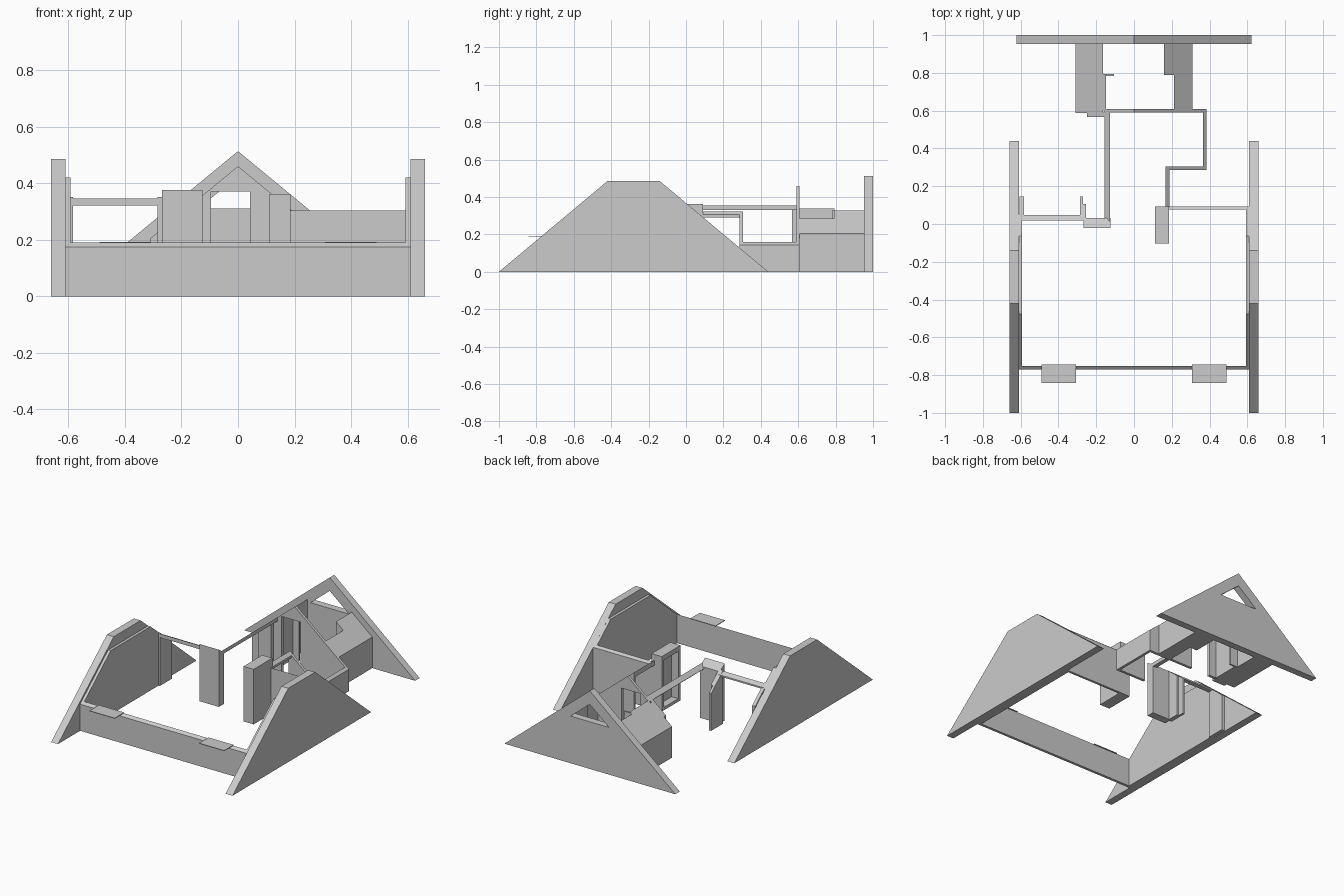
import bpy, bmesh
from mathutils import Vector

if "Cube" in bpy.data.objects:
    bpy.data.objects.remove(bpy.data.objects["Cube"])


def prism(name, axis, pts, lo, hi):
    """Extrude a profile along an axis: 'x' takes (y,z), 'y' takes (x,z), 'z' takes (x,y)."""
    place = {'x': lambda p, d: (d, p[0], p[1]),
             'y': lambda p, d: (p[0], d, p[1]),
             'z': lambda p, d: (p[0], p[1], d)}[axis]
    bm = bmesh.new()
    face = bm.faces.new([bm.verts.new(place(p, lo)) for p in pts])
    ext = bmesh.ops.extrude_face_region(bm, geom=[face])
    moved = [g for g in ext['geom'] if isinstance(g, bmesh.types.BMVert)]
    bmesh.ops.translate(bm, verts=moved, vec=Vector(place((0, 0), hi - lo)))
    bmesh.ops.recalc_face_normals(bm, faces=bm.faces)
    me = bpy.data.meshes.new(name)
    bm.to_mesh(me)
    bm.free()
    ob = bpy.data.objects.new(name, me)
    bpy.context.collection.objects.link(ob)
    return ob


def box(name, x0, x1, y0, y1, z0, z1):
    return prism(name, 'z', [(x0, y0), (x1, y0), (x1, y1), (x0, y1)], z0, z1)


def cut(ob, cutter):
    mod = ob.modifiers.new("opening", 'BOOLEAN')
    mod.operation = 'DIFFERENCE'
    mod.solver = 'EXACT'
    mod.object = cutter
    cutter.hide_render = True
    cutter.hide_viewport = True


def main_roof(y):
    """Height of the main roof's rear slope."""
    return 0.485 - 0.836 * (y + 0.14)


def wing_roof(x):
    """Height of the rear wing's ceiling slope."""
    return 0.46 - 0.824 * abs(x)


def under_main(name, x0, x1, y0, y1, z0=0.0):
    return prism(name, 'x', [(y0, z0), (y1, z0), (y1, main_roof(y1)), (y0, main_roof(y0))], x0, x1)


def under_wing(name, x0, x1, y0, y1, z0=0.0):
    return prism(name, 'y', [(x0, z0), (x1, z0), (x1, wing_roof(x1)), (x0, wing_roof(x0))], y0, y1)


# Outer side gables, inner side linings and front canopies
for side, s in (("left", -1), ("right", 1)):
    a, b = sorted((s * 0.61, s * 0.66))
    prism(side + "_gable_wall", 'x', [(-1, 0), (-0.42, 0.485), (-0.14, 0.485), (0.44, 0)], a, b)
    a, b = sorted((s * 0.592, s * 0.61))
    end = 0.05 if s < 0 else 0.093
    prism(side + "_side_lining", 'x', [(-0.77, 0), (-0.77, 0.175), (-0.477, 0.42), (-0.063, 0.42),
                                       (end, main_roof(end)), (end, 0)], a, b)
    a, b = sorted((s * 0.307, s * 0.49))
    box(side + "_front_sill", a, b, -0.843, -0.745, 0.188, 0.192)

# Front knee wall
prism("front_wall", 'x', [(-0.77, 0), (-0.752, 0), (-0.752, 0.19), (-0.77, 0.175)], -0.61, 0.61)

# Rear left side: header beam, dormer jambs and pier
prism("rear_left_header", 'x', [(0.018, 0.32), (0.048, 0.32), (0.048, 0.33), (0.018, 0.345)], -0.6, -0.265)
under_main("outer_jamb", -0.605, -0.583, 0.02, 0.145)
under_main("inner_jamb", -0.285, -0.27, 0.02, 0.145)
under_main("inner_jamb_return", -0.27, -0.255, 0.02, 0.105)
prism("left_pier", 'x', [(-0.02, 0), (0.032, 0), (0.032, main_roof(0.032)), (-0.02, 0.376)], -0.268, -0.125)

# Rear right wall and recessed pier
under_main("rear_right_wall", 0.18, 0.6, 0.077, 0.093)
pier = box("right_pier", 0.112, 0.186, -0.103, 0.092, 0, 0.362)
cut(pier, box("pier_recess_cutter", 0.08, 0.16, -0.08, 0.07, 0.02, 0.33))

# Wing side beams and the room bay on the right
under_wing("wing_left_beam", -0.155, -0.127, 0.0, 0.6, 0.33)
under_wing("wing_right_beam", 0.166, 0.188, 0.09, 0.3, 0.29)
under_wing("bay_front_wall", 0.166, 0.383, 0.287, 0.305)
under_wing("bay_side_wall", 0.365, 0.383, 0.3, 0.6)

# Gabled partition with a door opening
prism("partition_wall", 'y', [(-0.155, 0), (-0.095, 0), (-0.095, 0.37), (0.043, 0.37), (0.043, 0),
                              (0.383, 0), (0.383, wing_roof(0.383)), (0, 0.46),
                              (-0.155, wing_roof(0.155))], 0.59, 0.608)

# Rear side rooms under the slopes
under_wing("left_store", -0.31, -0.163, 0.588, 0.957)
under_wing("left_store_front", -0.25, -0.155, 0.566, 0.59)
under_wing("hall_side_wall", -0.163, -0.148, 0.6, 0.795)
box("hall_stub_wall", -0.15, -0.105, 0.784, 0.795, 0, 0.33)
under_wing("right_store", 0.213, 0.31, 0.605, 0.957)
under_wing("right_store_return", 0.16, 0.213, 0.79, 0.957)

# Rear gable with a triangular window
rear = prism("rear_gable_wall", 'y', [(-0.622, 0), (0.622, 0), (0, 0.513)], 0.953, 1.0)
cut(rear, prism("window_cutter", 'y', [(-0.14, 0.31), (0.14, 0.31), (0, 0.425)], 0.9, 1.05))
